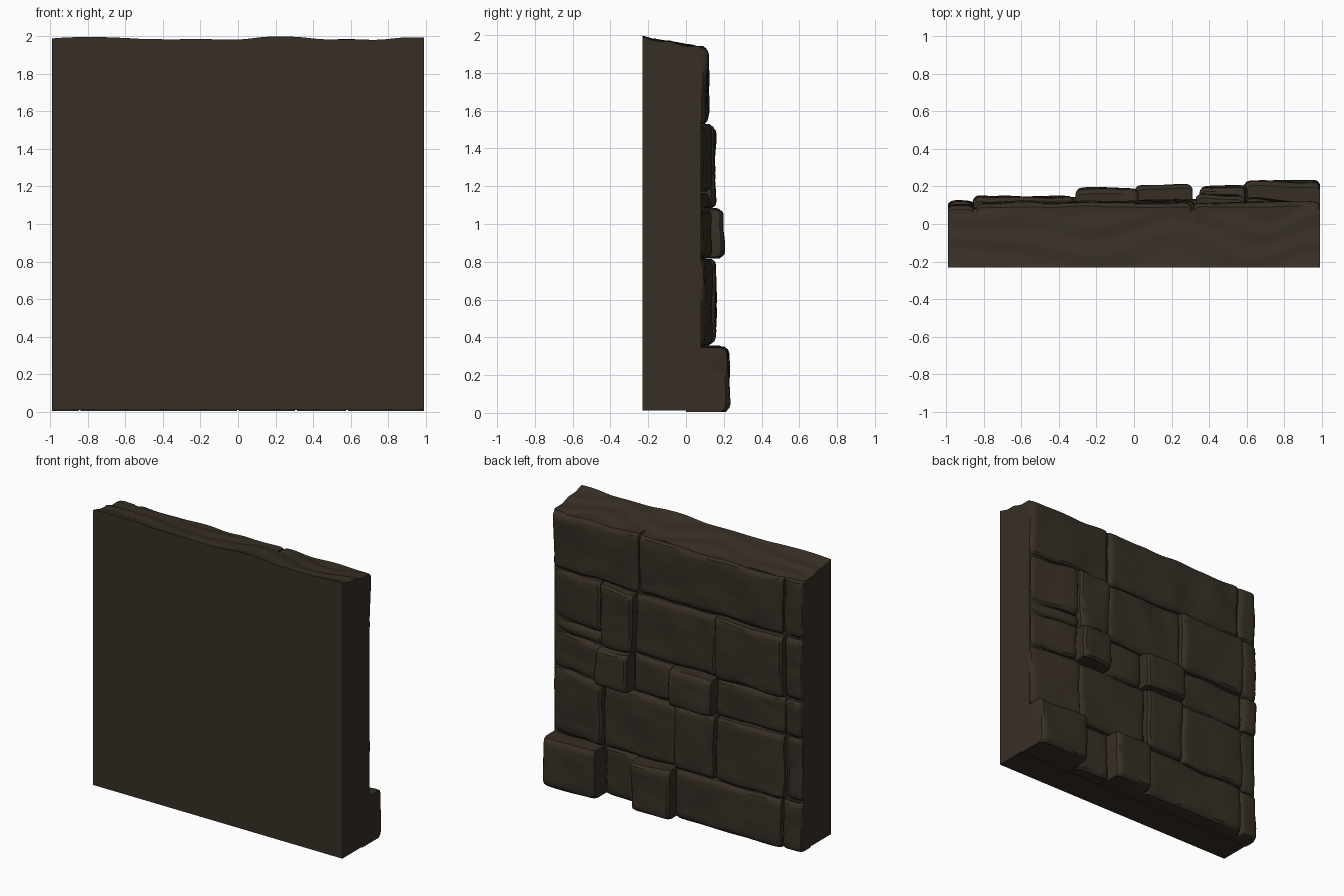
import bpy, bmesh, math
from mathutils import Vector, noise

if "Cube" in bpy.data.objects:
    bpy.data.objects.remove(bpy.data.objects["Cube"])

stone = bpy.data.materials.new("dark brown stone")
stone.diffuse_color = (0.038, 0.028, 0.019, 1)
stone.use_nodes = True
stone.node_tree.nodes["Principled BSDF"].inputs["Base Color"].default_value = stone.diffuse_color


def n(a, b, c=0.0):
    return noise.noise(Vector((a, b, c)))


def solid(name, nu, nv, back, front):
    """Closed solid from a (u, v) grid: one side mapped by back(), other by front()."""
    bm = bmesh.new()
    bmesh.ops.create_grid(bm, x_segments=nu, y_segments=nv, size=0.5)
    res = bmesh.ops.extrude_face_region(bm, geom=bm.faces[:], use_keep_orig=True)
    far = {v for v in res["geom"] if isinstance(v, bmesh.types.BMVert)}
    for v in bm.verts:
        u, w = v.co.x + 0.5, v.co.y + 0.5
        v.co = front(u, w) if v in far else back(u, w)
    bmesh.ops.recalc_face_normals(bm, faces=bm.faces[:])
    me = bpy.data.meshes.new(name)
    bm.to_mesh(me)
    bm.free()
    ob = bpy.data.objects.new(name, me)
    bpy.context.collection.objects.link(ob)
    me.materials.append(stone)
    for o in bpy.context.selected_objects:
        o.select_set(False)
    bpy.context.view_layer.objects.active = ob
    ob.select_set(True)
    bpy.ops.object.shade_smooth_by_angle(angle=math.radians(35))


# Backing slab: flat back and sides, rippled top sloping toward the stones
def slab_bottom(u, w):
    return Vector((-0.99 + 1.98 * u, -0.23 + 0.31 * w, 0.012))


def slab_top(u, w):
    x, y = -0.99 + 1.98 * u, -0.23 + 0.31 * w
    z = 1.987 - 0.055 * w + 0.012 * n(x * 3.2, y * 2, 5)
    z += 0.005 * math.sin(38 * y + 5 * n(x * 2.2, y * 3, 9))
    return Vector((x, y, min(z, 2.0)))


solid("backing_slab", 70, 20, slab_bottom, slab_top)


def ease(t):
    # crowds grid lines toward the stone's rim
    return 0.45 * t + 0.55 * (1 - math.cos(math.pi * t)) / 2


def add_stone(name, x0, x1, z0, z1, depth, seed):
    # stones at the right end lean back toward the wall's side
    lean = -0.05 if x1 > 0.98 and 0.3 < z0 < 1.4 else 0.0

    def outline(u, w):
        u, w = ease(u), ease(w)
        x, z = x0 + (x1 - x0) * u, z0 + (z1 - z0) * w
        dx, dz = 0.012 * n(x * 5, z * 5, 1), 0.014 * n(x * 4, z * 4, 2)
        return u, w, x + (dx if abs(x) < 0.985 else 0), z + (dz if z > 0.015 else 0)

    def back(u, w):
        _, _, x, z = outline(u, w)
        return Vector((x, 0.0, z))

    def front(u, w):
        u, w, x, z = outline(u, w)
        drop, r = 0.0, 0.045
        for t, size in ((u, x1 - x0), (w, z1 - z0)):
            k = max(0.0, 1 - min(t, 1 - t) * size / r)
            drop += 0.024 * (1 - math.sqrt(max(0.0, 1 - k * k)))
        y = depth + lean * (u - 0.5) - drop
        y += 0.014 * n(x * 4, z * 4, seed * 0.37) + 0.004 * n(x * 6, z * 22, seed)
        return Vector((x, min(y, 0.235), z))

    solid(name, max(10, int((x1 - x0) * 40)), max(12, int((z1 - z0) * 40)), back, front)


# Courses of stones: name, bottom, top, joints along x, face depths between joints
courses = [
    ("bottom", 0.005, 0.35, (-0.99, -0.84, 0.0, 0.31, 0.58, 0.99),
     (0.12, 0.14, 0.208, 0.11, 0.228)),
    ("lower", 0.36, 0.81, (-0.99, -0.86, -0.32, 0.0, 0.58, 0.99),
     (0.10, 0.14, 0.16, 0.125, 0.12)),
    ("middle", 0.82, 1.08, (-0.99, -0.86, -0.31, 0.03, 0.34, 0.60, 0.99),
     (0.125, 0.125, 0.19, 0.12, 0.205, 0.115)),
    ("upper", 1.09, 1.52, (-0.99, -0.86, -0.31, 0.33, 0.59),
     (0.115, 0.145, 0.12, 0.16)),
    ("upper_end_low", 1.09, 1.17, (0.59, 0.99), (0.11,)),
    ("upper_end_high", 1.18, 1.52, (0.59, 0.99), (0.115,)),
    ("top", 1.53, 1.935, (-0.99, -0.84, 0.31, 0.99), (0.105, 0.115, 0.115)),
]
seed = 0
for name, z0, z1, joints, depths in courses:
    for i, depth in enumerate(depths):
        seed += 1
        a, b = joints[i], joints[i + 1]
        x0 = a if a < -0.98 else a + 0.005
        x1 = b if b > 0.98 else b - 0.005
        add_stone(f"{name}_stone_{i + 1}", x0, x1, z0, z1, depth, seed)
